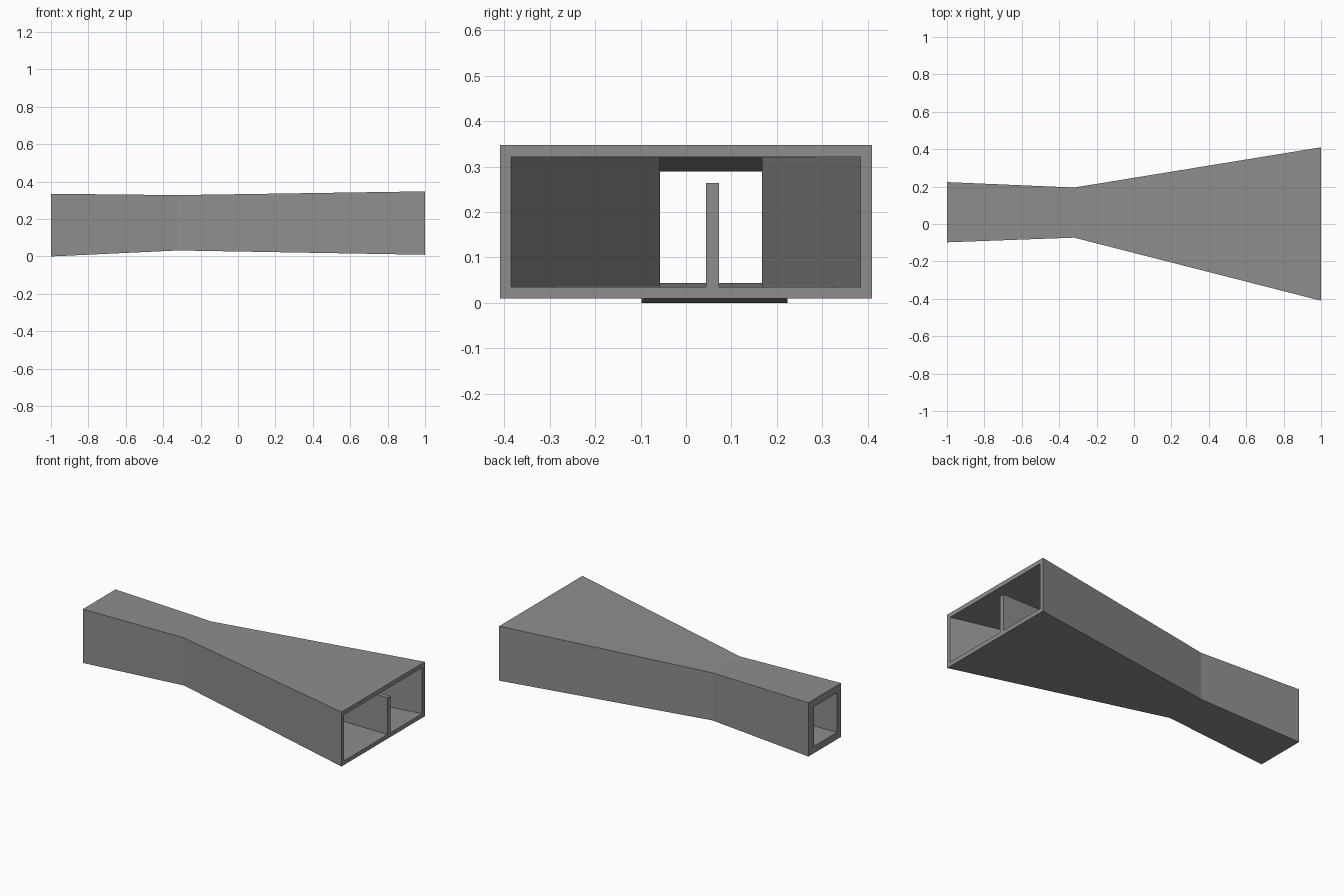
import bpy, bmesh

if "Cube" in bpy.data.objects:
    bpy.data.objects.remove(bpy.data.objects["Cube"])

gray = bpy.data.materials.new("plain gray")
gray.diffuse_color = (0.27, 0.27, 0.27, 1)
gray.use_nodes = True
gray.node_tree.nodes["Principled BSDF"].inputs["Base Color"].default_value = gray.diffuse_color


def finish(name, bm):
    bmesh.ops.recalc_face_normals(bm, faces=bm.faces)
    mesh = bpy.data.meshes.new(name)
    bm.to_mesh(mesh)
    bm.free()
    mesh.materials.append(gray)
    obj = bpy.data.objects.new(name, mesh)
    bpy.context.collection.objects.link(obj)
    return obj


def ring(bm, x, y0, y1, z0, z1):
    return [bm.verts.new((x, y, z)) for y, z in
            ((y0, z0), (y1, z0), (y1, z1), (y0, z1))]


def bridge(bm, a, b):
    for i in range(4):
        j = (i + 1) % 4
        bm.faces.new((a[i], a[j], b[j], b[i]))


# Hollow duct: inlet, throat and wide outlet sections (x, y0, y1, z0, z1)
outer = [(-1, -0.098, 0.224, 0.0, 0.335),
         (-0.32, -0.073, 0.195, 0.032, 0.328),
         (1, -0.41, 0.41, 0.009, 0.348)]
inner = [(-1, -0.057, 0.167, 0.043, 0.289),
         (-0.32, -0.057, 0.167, 0.036, 0.32),
         (1, -0.385, 0.384, 0.035, 0.321)]
bm = bmesh.new()
out = [ring(bm, *s) for s in outer]
inn = [ring(bm, *s) for s in inner]
for rings in (out, inn):
    bridge(bm, rings[0], rings[1])
    bridge(bm, rings[1], rings[2])
bridge(bm, out[0], inn[0])    # inlet rim
bridge(bm, out[2], inn[2])    # outlet rim
finish("duct", bm)

# Upright divider standing on the floor of the wide section
bm = bmesh.new()
a = ring(bm, -0.32, 0.044, 0.073, 0.035, 0.264)
b = ring(bm, 1, 0.044, 0.073, 0.035, 0.264)
bridge(bm, a, b)
bm.faces.new(a)
bm.faces.new(b)
finish("divider", bm)
